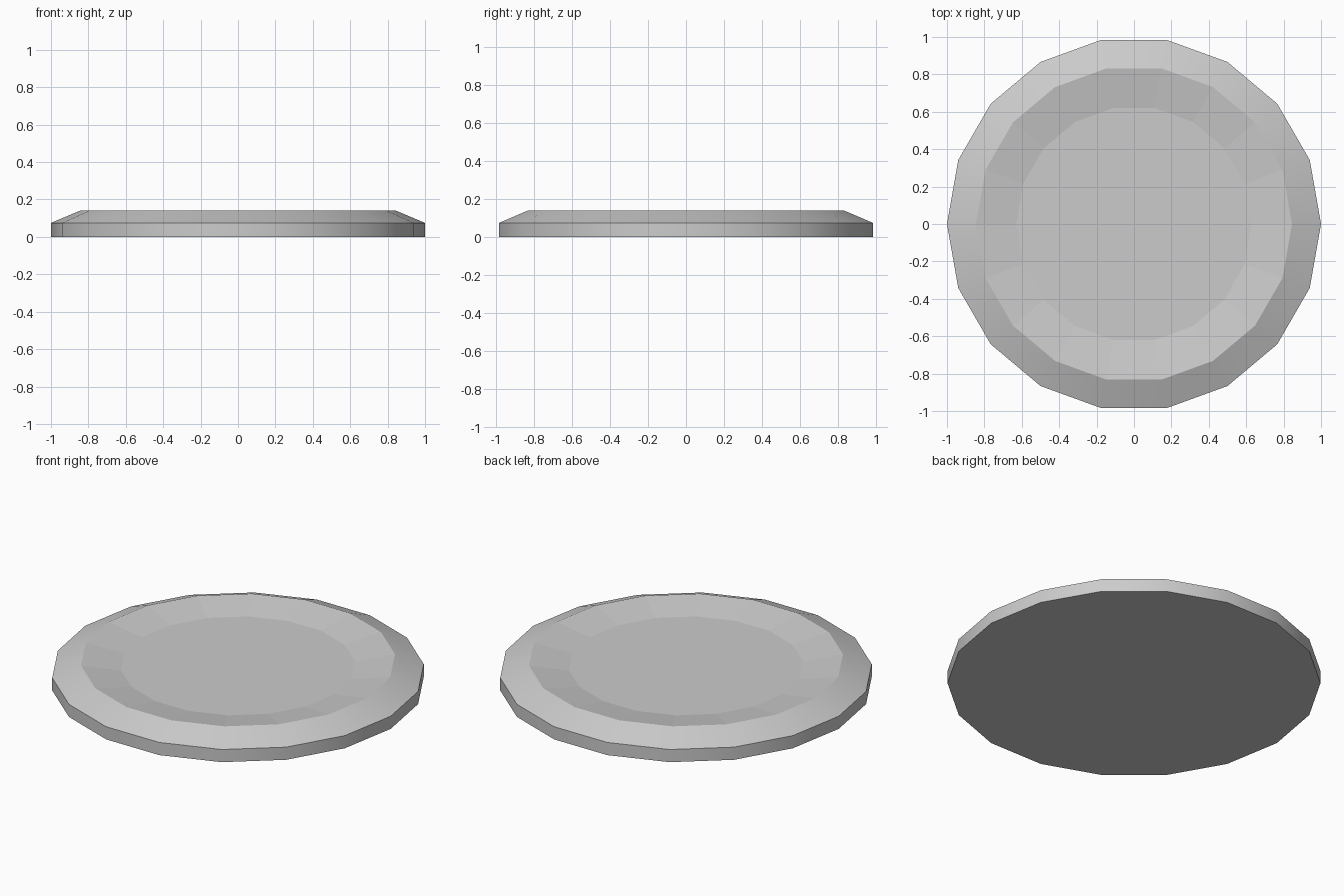
import bpy, bmesh
from math import cos, sin, tau

if "Cube" in bpy.data.objects:
    bpy.data.objects.remove(bpy.data.objects["Cube"])

SIDES = 18
# radius, height: base, outer wall top, rim crest, recessed floor
PROFILE = [(1.0, 0.0), (1.0, 0.075), (0.845, 0.14), (0.63, 0.105)]

bm = bmesh.new()
rings = [[bm.verts.new((r * cos(tau * i / SIDES), r * sin(tau * i / SIDES), z))
          for i in range(SIDES)] for r, z in PROFILE]

# Outer wall and sloping rim are smooth, the inner slope is faceted
for level, (low, high) in enumerate(zip(rings, rings[1:])):
    for i in range(SIDES):
        j = (i + 1) % SIDES
        face = bm.faces.new((low[i], low[j], high[j], high[i]))
        face.smooth = level < 2

# Flat underside and recessed floor
bm.faces.new(rings[0][::-1])
bm.faces.new(rings[-1])

# Keep the circular edges between bands crisp
for edge in bm.edges:
    a, b = edge.verts
    if abs(a.co.z - b.co.z) < 1e-5:
        edge.smooth = False

mesh = bpy.data.meshes.new("plate")
bm.to_mesh(mesh)
bm.free()
plate = bpy.data.objects.new("plate", mesh)
bpy.context.collection.objects.link(plate)
